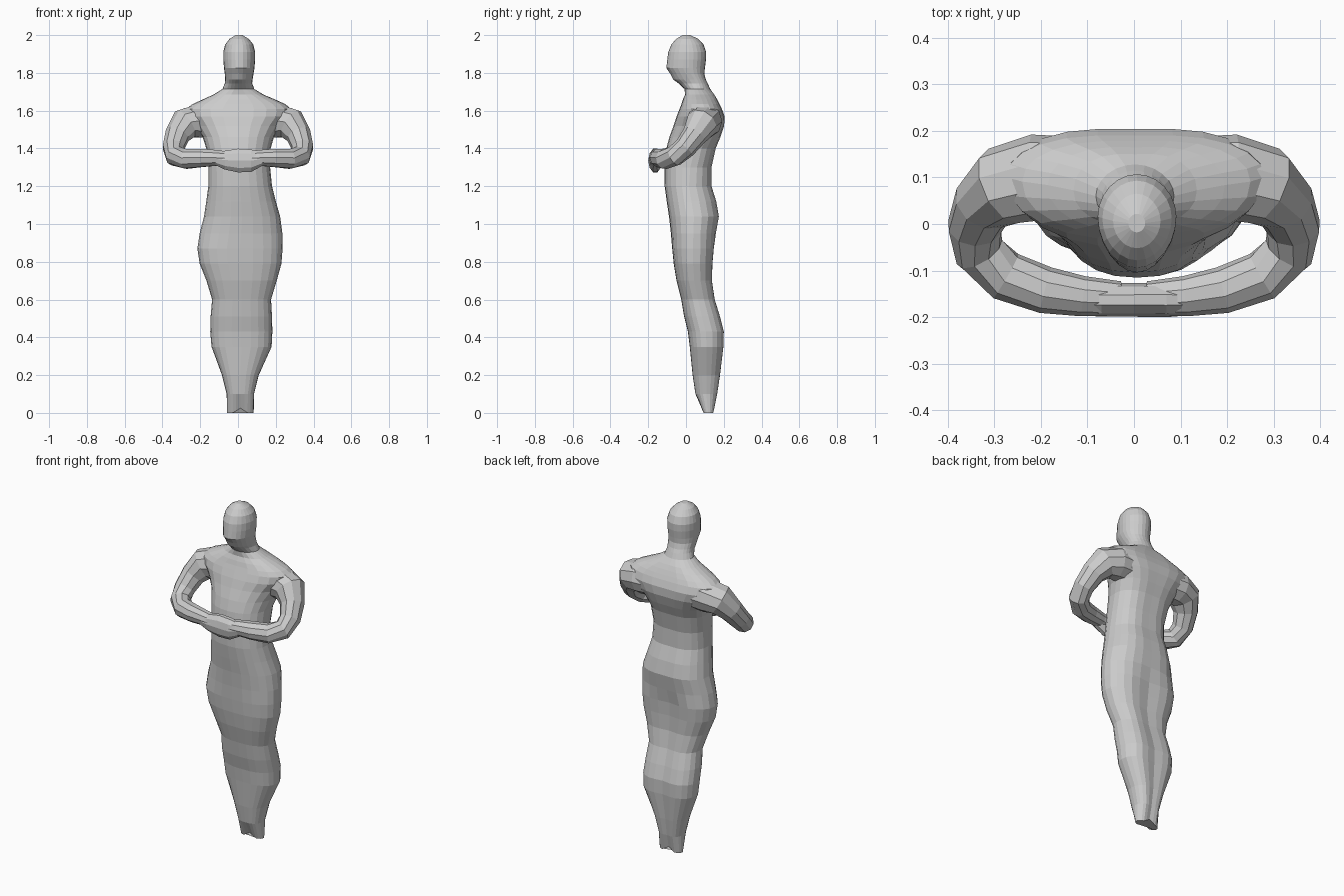
import bpy, bmesh, math
from mathutils import Vector


def loft(name, rings):
    """Skin a list of equal-length point rings and cap both ends."""
    bm = bmesh.new()
    vr = [[bm.verts.new(p) for p in r] for r in rings]
    n = len(vr[0])
    for a, b in zip(vr, vr[1:]):
        for i in range(n):
            j = (i + 1) % n
            bm.faces.new((a[i], a[j], b[j], b[i]))
    for r in (vr[0], vr[-1]):
        bm.faces.new(r)
    bmesh.ops.recalc_face_normals(bm, faces=bm.faces)
    me = bpy.data.meshes.new(name)
    bm.to_mesh(me)
    bm.free()
    ob = bpy.data.objects.new(name, me)
    bpy.context.collection.objects.link(ob)
    return ob


def ring(z, x0, x1, y0, y1, mid=0.5, e=2.2, groove=0.0, n=24):
    """Rounded section: mid places the widest line, groove dents the back centre."""
    cx, rx, ym = (x0 + x1) / 2, (x1 - x0) / 2, y0 + (y1 - y0) * mid
    uv = []
    for i in range(n):
        a = 2 * math.pi * i / n
        c, s = math.cos(a), math.sin(a)
        u = math.copysign(abs(c) ** (2 / e), c)
        v = math.copysign(abs(s) ** (2 / e), s)
        dent = groove * math.exp(-(u / 0.4) ** 2) * (1 if v > 0 else 0.15)
        uv.append((u, v * (1 - dent)))
    top = max(v for u, v in uv)
    bot = -min(v for u, v in uv)
    return [Vector((cx + rx * u, ym + (v / top * (y1 - ym) if v > 0 else v / bot * (ym - y0)), z))
            for u, v in uv]


# wrapped legs: z, x range, y range
legs = [
    (0.02, -0.058, 0.083, 0.09, 0.145), (0.10, -0.06, 0.085, 0.05, 0.165),
    (0.20, -0.085, 0.11, 0.035, 0.18), (0.35, -0.14, 0.178, 0.02, 0.198),
    (0.43, -0.147, 0.182, 0.01, 0.2), (0.51, -0.145, 0.18, -0.01, 0.18),
    (0.60, -0.137, 0.175, -0.025, 0.152), (0.70, -0.167, 0.205, -0.05, 0.137),
    (0.79, -0.203, 0.23, -0.065, 0.14), (0.87, -0.215, 0.236, -0.073, 0.147),
]
# trunk: the same plus widest-line position
trunk = [
    (0.95, -0.203, 0.235, -0.08, 0.158, 0.5), (1.04, -0.18, 0.223, -0.09, 0.174, 0.5),
    (1.12, -0.168, 0.2, -0.102, 0.16, 0.5), (1.20, -0.157, 0.18, -0.113, 0.135, 0.52),
    (1.30, -0.157, 0.17, -0.115, 0.135, 0.55), (1.40, -0.168, 0.173, -0.104, 0.157, 0.58),
    (1.46, -0.187, 0.19, -0.088, 0.182, 0.62), (1.52, -0.228, 0.228, -0.066, 0.202, 0.65),
    (1.57, -0.27, 0.275, -0.05, 0.204, 0.63), (1.61, -0.275, 0.28, -0.034, 0.19, 0.6),
    (1.635, -0.24, 0.25, -0.024, 0.178, 0.57), (1.66, -0.185, 0.195, -0.016, 0.165, 0.55),
    (1.685, -0.13, 0.135, -0.005, 0.15, 0.5),
]
# neck and egg-shaped head
head = [
    (1.715, -0.082, 0.086, -0.008, 0.128, 0.5), (1.745, -0.07, 0.075, -0.04, 0.115, 0.6),
    (1.765, -0.068, 0.077, -0.068, 0.105, 0.65), (1.795, -0.07, 0.082, -0.083, 0.097, 0.6),
    (1.825, -0.074, 0.087, -0.104, 0.1, 0.58), (1.87, -0.078, 0.091, -0.099, 0.106, 0.56),
    (1.91, -0.078, 0.091, -0.094, 0.107, 0.55), (1.95, -0.068, 0.081, -0.078, 0.093, 0.53),
    (1.98, -0.045, 0.057, -0.052, 0.065, 0.5), (2.0, -0.012, 0.024, -0.018, 0.022, 0.5),
]
rings = [ring(*r, e=2.3, groove=0.2) for r in legs]
rings += [ring(*r, e=2.2, groove=0.08) for r in trunk]
rings += [ring(*r, e=1.95) for r in head]
# notch between the two feet
for p in rings[0]:
    p.z = 0.025 - 0.025 * min(1, abs(p.x - 0.0125) / 0.04)
loft("body", rings)

# arm path: x, y, z, radius from shoulder to wrist
path = [
    (0.13, 0.1, 1.545, 0.085), (0.21, 0.1, 1.545, 0.09), (0.28, 0.082, 1.53, 0.084),
    (0.322, 0.045, 1.47, 0.065), (0.342, -0.005, 1.405, 0.057), (0.332, -0.06, 1.36, 0.054),
    (0.275, -0.112, 1.345, 0.053), (0.19, -0.142, 1.35, 0.049), (0.11, -0.155, 1.35, 0.042),
    (0.03, -0.16, 1.345, 0.036),
]
normal = Vector((0, 0.8, -0.6))


def arm(name, sign):
    rs = []
    for i, (x, y, z, r) in enumerate(path):
        a = Vector(path[max(i - 1, 0)][:3])
        b = Vector(path[min(i + 1, len(path) - 1)][:3])
        t = (b - a).normalized()
        side = t.cross(normal).normalized()
        up = side.cross(t)
        pts = []
        for k in range(10):
            w = math.pi * (k + 0.5) / 5
            p = Vector((x, y, z)) + 1.03 * r * (side * math.cos(w) + up * math.sin(w))
            pts.append((p.x * sign, p.y, p.z))
        rs.append(pts)
    loft(name, rs)


arm("left_arm", 1)
arm("right_arm", -1)

# clasped hands: x, half depth, half height, centre z
hands = [(-0.12, 0.032, 0.035, 1.345), (-0.07, 0.036, 0.052, 1.338), (0.0, 0.036, 0.066, 1.336),
         (0.07, 0.037, 0.062, 1.335), (0.13, 0.032, 0.038, 1.345)]
loft("clasped_hands", [[(x, -0.163 + d * math.cos(k * math.pi / 5), z + h * math.sin(k * math.pi / 5))
                        for k in range(10)] for x, d, h, z in hands])
